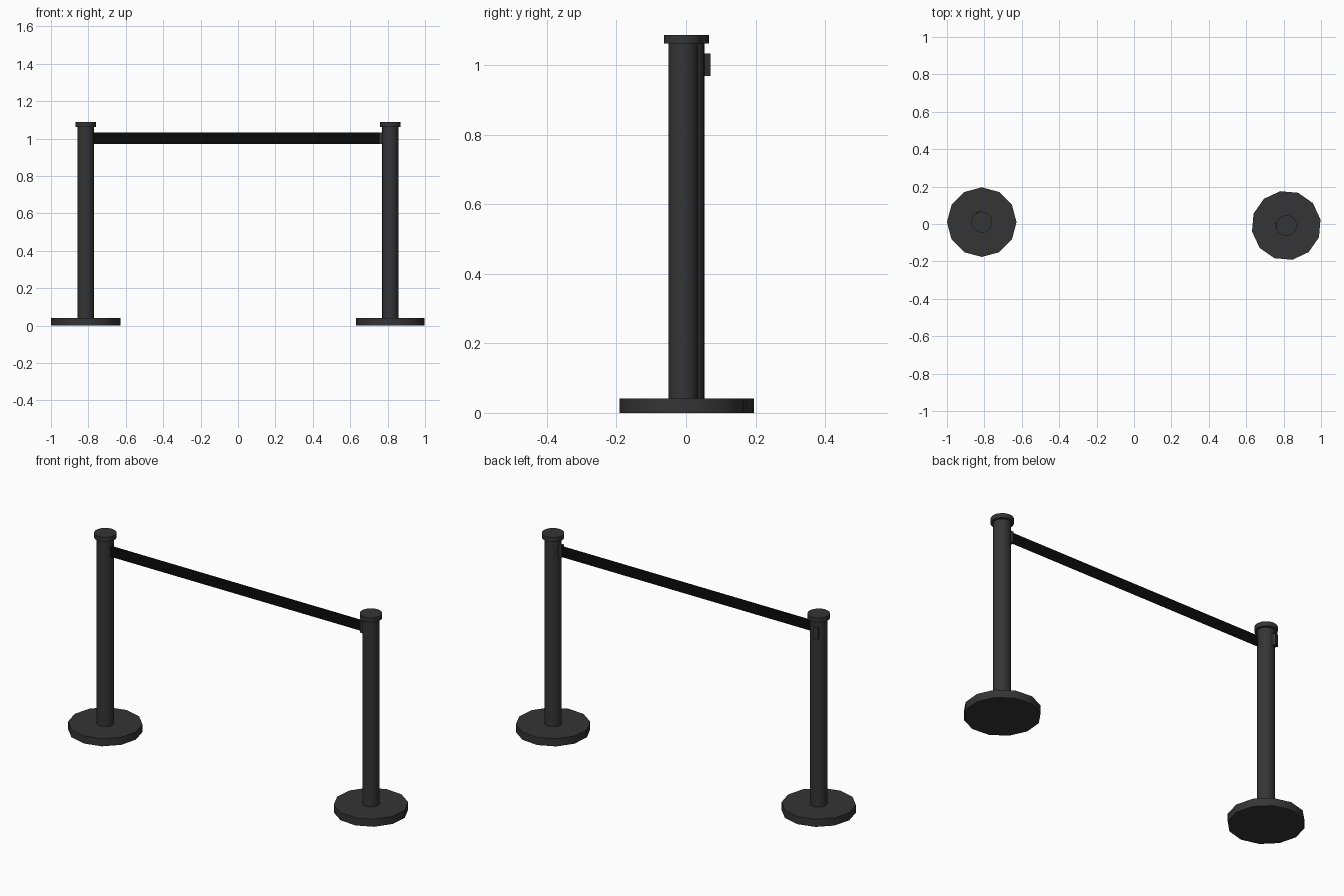
import bpy, math
from mathutils import Matrix, Vector

if "Cube" in bpy.data.objects:
    bpy.data.objects.remove(bpy.data.objects["Cube"])


def material(name, value):
    m = bpy.data.materials.new(name)
    m.diffuse_color = (value, value, value, 1)
    m.use_nodes = True
    m.node_tree.nodes["Principled BSDF"].inputs["Base Color"].default_value = m.diffuse_color
    return m


POST_MAT = material("charcoal", 0.035)
BELT_MAT = material("black_webbing", 0.003)


def finish(obj, name, mat):
    obj.name = name
    obj.data.materials.append(mat)
    return obj


def cylinder(name, centre, turn, radius, z0, z1, sides):
    bpy.ops.mesh.primitive_cylinder_add(
        vertices=sides, radius=radius, depth=z1 - z0,
        location=(centre[0], centre[1], (z0 + z1) / 2), rotation=(0, 0, turn))
    obj = finish(bpy.context.object, name, POST_MAT)
    bpy.ops.object.shade_smooth_by_angle(angle=math.radians(40))
    return obj


def box(name, centre, size, turn, mat):
    bpy.ops.mesh.primitive_cube_add(size=1, location=centre)
    obj = finish(bpy.context.object, name, mat)
    obj.data.transform(Matrix.Diagonal(Vector((*size, 1))))
    obj.rotation_euler.z = turn
    return obj


def stanchion(side, centre, turn):
    """Weighted base, pole, cap and belt clip; the clip faces 110 degrees plus turn."""
    cylinder(side + "_base", centre, turn, 0.186, 0.0, 0.042, 12)
    cylinder(side + "_pole", centre, turn, 0.043, 0.04, 1.065, 24)
    cylinder(side + "_cap", centre, turn, 0.056, 1.063, 1.088, 24)
    a = math.radians(110) + turn
    r = 0.048
    box(side + "_clip", (centre[0] + r * math.cos(a), centre[1] + r * math.sin(a), 1.002),
        (0.022, 0.026, 0.064), a, POST_MAT)


stanchion("left", (-0.814, 0.01), 0)
stanchion("right", (0.814, -0.008), math.radians(70))

# Belt stretched between the posts
box("belt", (-0.008, -0.003, 1.002), (1.53, 0.002, 0.06), 0, BELT_MAT)
